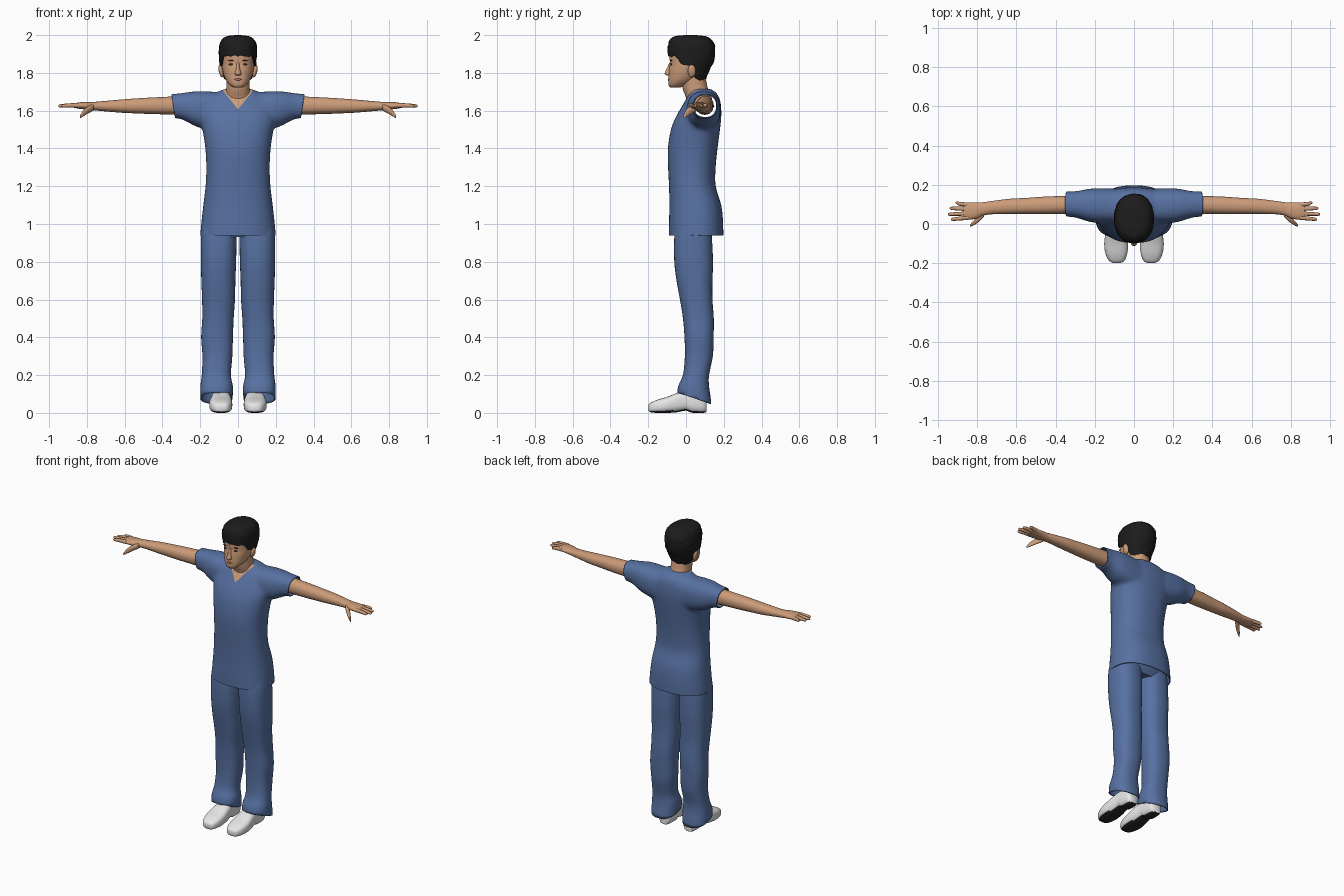
import bpy, bmesh, math, random
from mathutils import Vector, Matrix

random.seed(4)
if "Cube" in bpy.data.objects:
    bpy.data.objects.remove(bpy.data.objects["Cube"])
made = []


def material(name, r, g, b):
    m = bpy.data.materials.new(name)
    m.use_nodes = True
    m.diffuse_color = (r, g, b, 1)
    m.node_tree.nodes["Principled BSDF"].inputs["Base Color"].default_value = (r, g, b, 1)
    return m


CLOTH = material("blue cloth", .095, .165, .36)
SKIN = material("skin", .6, .33, .19)
HAIR = material("black hair", .012, .012, .012)
SHOE = material("white shoe", .8, .8, .8)
SOLE = material("dark sole", .02, .02, .02)
EYE = material("dark brown eye", .08, .035, .02)
LIP = material("lip", .42, .17, .11)


def finish(name, bm, *mats):
    bmesh.ops.recalc_face_normals(bm, faces=bm.faces)
    mesh = bpy.data.meshes.new(name)
    bm.to_mesh(mesh)
    bm.free()
    for m in mats:
        mesh.materials.append(m)
    ob = bpy.data.objects.new(name, mesh)
    bpy.context.collection.objects.link(ob)
    made.append(ob)
    return ob


def smooth_rings(rings, steps):
    """Catmull-Rom interpolation between the given sections."""
    out = []
    for i in range(len(rings) - 1):
        p, q = rings[i], rings[i + 1]
        o, r = rings[max(i - 1, 0)], rings[min(i + 2, len(rings) - 1)]
        for k in range(steps):
            t = k / steps
            out.append([b + t * ((c - a) + t * ((2 * a - 5 * b + 4 * c - d)
                        + t * (3 * (b - c) + d - a))) / 2 if k else b
                        for a, b, c, d in zip(o, p, q, r)])
    return out + [list(rings[-1])]


def oval(angle, power):
    c, s = math.cos(angle), math.sin(angle)
    return (math.copysign(abs(c) ** (2 / power), c), math.copysign(abs(s) ** (2 / power), s))


def loft(bm, axis, rings, power=2.2, seg=28, steps=3):
    """Skin sections (position, centre, half width, low, high) along an axis."""
    loops = []
    for t, ac, aw, b0, b1 in smooth_rings(rings, steps):
        loop = []
        for j in range(seg):
            u, v = oval(math.tau * j / seg, power)
            a, b = ac + aw * u, (b0 + b1) / 2 + (b1 - b0) / 2 * v
            co = {"x": (t, a, b), "y": (a, t, b), "z": (a, b, t)}[axis]
            loop.append(bm.verts.new((co[0], co[1], max(co[2], 0))))
        loops.append(loop)
    for lo, hi in zip(loops, loops[1:]):
        for j in range(seg):
            k = (j + 1) % seg
            bm.faces.new((lo[j], lo[k], hi[k], hi[j]))
    bm.faces.new(loops[0])
    bm.faces.new(loops[-1])


def loft_part(name, mat, axis, rings, **kw):
    bm = bmesh.new()
    loft(bm, axis, rings, **kw)
    return finish(name, bm, mat)


def ellipsoid(name, mat, centre, radii, tilt=0):
    bm = bmesh.new()
    mx = Matrix.Translation(centre) @ Matrix.Rotation(tilt, 4, "Y") @ Matrix.Diagonal((*radii, 1))
    bmesh.ops.create_uvsphere(bm, u_segments=20, v_segments=12, radius=1, matrix=mx)
    return finish(name, bm, mat)


def cut(bm, point, normal, clear=True, keep=lambda f: True):
    faces = [f for f in bm.faces if keep(f)]
    geom = list({e for f in faces for e in f.edges} | {v for f in faces for v in f.verts}) + faces
    bmesh.ops.bisect_plane(bm, geom=geom, plane_co=point, plane_no=normal, clear_outer=clear)


def thicken(ob):
    mod = ob.modifiers.new("cloth thickness", "SOLIDIFY")
    mod.thickness, mod.offset = .006, -1


def mirror_copy(ob):
    """Make the matching right-hand part of a left-hand one."""
    bm = bmesh.new()
    bm.from_mesh(ob.data)
    bmesh.ops.scale(bm, vec=(-1, 1, 1), verts=bm.verts)
    new = finish(ob.name.replace("left", "right"), bm, *ob.data.materials)
    if ob.modifiers:
        thicken(new)


# Tunic: body and sleeves fused into one surface
bm = bmesh.new()
loft(bm, "z", [(.90, 0, .203, -.09, .197), (1.0, 0, .195, -.09, .197), (1.1, 0, .184, -.088, .187),
               (1.2, 0, .172, -.09, .157), (1.3, 0, .168, -.095, .157), (1.4, 0, .173, -.096, .167),
               (1.5, 0, .188, -.08, .18), (1.57, 0, .2, -.052, .187), (1.64, 0, .19, -.012, .184),
               (1.685, 0, .13, .012, .168), (1.715, 0, .075, .025, .135)], power=2.35, seg=48)
half = [(.38, .103, .064, 1.562, 1.685), (.3, .1, .067, 1.555, 1.693), (.22, .095, .086, 1.515, 1.703),
        (.12, .092, .09, 1.49, 1.70)]
loft(bm, "x", half + [(0, .09, .085, 1.48, 1.69)] + [(-r[0], *r[1:]) for r in reversed(half)], power=2.4)
draft = finish("tunic_draft", bm)
remesh = draft.modifiers.new("fuse", "REMESH")
remesh.mode, remesh.voxel_size = "VOXEL", .011
relax = draft.modifiers.new("relax", "SMOOTH")
relax.factor, relax.iterations = .5, 8
bpy.context.view_layer.update()
fused = bpy.data.meshes.new_from_object(draft.evaluated_get(bpy.context.evaluated_depsgraph_get()))
made.remove(draft)
bpy.data.objects.remove(draft)
bm = bmesh.new()
bm.from_mesh(fused)
bpy.data.meshes.remove(fused)

# Open hem and cuffs, then the V neckline
cut(bm, (0, 0, .94), (0, 0, -1))
for side in (1, -1):
    cut(bm, (side * .343, 0, 1.625), (side, 0, -.15))
V_TIP, V_SLOPE = 1.607, .8
for side in (1, -1):
    cut(bm, (0, 0, V_TIP), (side, 0, -V_SLOPE), False,
        lambda f: f.calc_center_median().z > V_TIP - .03 and f.calc_center_median().y < .07)
for f in bm.faces:
    c = f.calc_center_median()
    f.material_index = int(c.y < .06 and abs(c.x) < V_SLOPE * (c.z - V_TIP))
thicken(finish("tunic", bm, CLOTH, SKIN))

# Trousers with slanted hems
loft_part("trouser_seat", CLOTH, "z", [(.93, 0, .17, -.04, .12), (1.0, 0, .18, -.06, .15),
                                       (1.12, 0, .16, -.06, .14)])
bm = bmesh.new()
loft(bm, "z", [(.0, .113, .08, -.05, .135), (.07, .114, .085, -.048, .132), (.14, .113, .086, -.042, .122),
               (.2, .115, .077, -.016, .122), (.3, .109, .079, -.006, .142), (.4, .111, .084, -.008, .146),
               (.5, .106, .083, -.016, .147), (.6, .103, .087, -.032, .14), (.7, .104, .09, -.05, .14),
               (.8, .103, .093, -.062, .143), (.93, .102, .094, -.062, .137), (1.0, .1, .09, -.05, .13)],
     power=2.4, seg=36)
cut(bm, (0, .04, .078), (0, -.33, -1))
leg = finish("left_trouser_leg", bm, CLOTH)
thicken(leg)
mirror_copy(leg)

# Shoes with dark undersides
shoe = loft_part("left_shoe", SHOE, "y",
                 [(-.199, .087, .018, .012, .04), (-.188, .088, .039, .003, .053), (-.15, .09, .056, 0, .07),
                  (-.1, .091, .061, 0, .085), (-.05, .09, .056, .003, .105), (0, .09, .049, .012, .12),
                  (.03, .09, .048, .001, .12), (.09, .09, .043, 0, .11), (.108, .09, .03, .004, .09)], power=2.9)
shoe.data.materials.append(SOLE)
for p in shoe.data.polygons:
    p.material_index = int(p.normal.z < -.75 and p.center.z < .03)
mirror_copy(shoe)

# Arms, palms, fingers and thumbs
mirror_copy(loft_part("left_arm", SKIN, "x",
                      [(.28, .1, .046, 1.578, 1.678), (.45, .095, .045, 1.582, 1.67), (.55, .092, .041, 1.586, 1.664),
                       (.63, .09, .039, 1.59, 1.658), (.72, .084, .034, 1.598, 1.65), (.77, .077, .034, 1.602, 1.646),
                       (.8, .07, .041, 1.605, 1.646), (.84, .066, .044, 1.61, 1.644),
                       (.87, .066, .04, 1.616, 1.638)]))
for finger, base, tip, reach in (("index", .032, .024, .935), ("middle", .054, .05, .95),
                                 ("ring", .077, .08, .942), ("little", .098, .108, .912)):
    mid = (base + tip) / 2
    mirror_copy(loft_part("left_" + finger + "_finger", SKIN, "x",
                          [(.845, base, .011, 1.615, 1.64), (.89, mid, .01, 1.617, 1.639),
                           (reach - .01, tip, .008, 1.617, 1.634), (reach, tip, .003, 1.622, 1.63)], seg=12))
mirror_copy(loft_part("left_thumb", SKIN, "x",
                      [(.765, .055, .018, 1.6, 1.635), (.797, .024, .017, 1.583, 1.622),
                       (.823, .002, .011, 1.567, 1.597), (.837, -.009, .005, 1.56, 1.573)], seg=14))

# Neck, head, nose and ears
loft_part("neck", SKIN, "z", [(1.62, 0, .085, .01, .15), (1.67, 0, .07, 0, .135), (1.72, 0, .062, -.018, .115),
                              (1.8, 0, .062, -.02, .1)])
loft_part("head", SKIN, "z", [(1.722, 0, .024, -.082, -.03), (1.735, 0, .043, -.092, 0), (1.76, 0, .063, -.094, .05),
                              (1.79, 0, .076, -.092, .09), (1.82, 0, .083, -.09, .11), (1.85, 0, .086, -.085, .12),
                              (1.88, 0, .087, -.087, .125), (1.92, 0, .085, -.082, .12),
                              (1.96, 0, .068, -.06, .1), (1.98, 0, .04, -.03, .07)], seg=36)
loft_part("nose", SKIN, "z", [(1.785, 0, .011, -.1, -.06), (1.796, 0, .018, -.113, -.06),
                              (1.82, 0, .011, -.103, -.06), (1.855, 0, .008, -.088, -.06)], seg=16)
mirror_copy(ellipsoid("left_ear", SKIN, (.09, .03, 1.81), (.012, .021, .034), .2))

# Eyes, brows and mouth
mirror_copy(ellipsoid("left_eye", EYE, (.035, -.077, 1.845), (.015, .005, .005)))
mirror_copy(ellipsoid("left_eyebrow", EYE, (.037, -.078, 1.866), (.02, .006, .003), -.08))
ellipsoid("mouth", LIP, (0, -.09, 1.765), (.022, .006, .006))

# Hair cap that follows a hairline from brow to nape
hair_profile = smooth_rings([(1.74, .068, -.09, .098), (1.78, .083, -.09, .11), (1.82, .092, -.091, .127),
                             (1.86, .098, -.093, .147), (1.91, .101, -.096, .154), (1.95, .098, -.095, .15),
                             (1.98, .082, -.081, .13), (1.995, .055, -.055, .1), (2.0, .012, 0, .05)], 4)
hairline = [(-1, 1.89), (-.62, 1.885), (-.45, 1.845), (.12, 1.835), (.45, 1.765), (1, 1.75)]


def sample(table, t):
    for p, q in zip(table, table[1:]):
        if t <= q[0]:
            k = max(0, (t - p[0]) / (q[0] - p[0]))
            return [a + (b - a) * k for a, b in zip(p, q)]
    return table[-1]


bm = bmesh.new()
SEG, ROWS = 44, 22
rows = []
for i in range(ROWS + 1):
    row = []
    for j in range(SEG):
        u, v = oval(math.tau * j / SEG, 2.2)
        low = sample(hairline, v)[1] + random.uniform(-.004, .004)
        z = low + (2.0 - low) * math.sin(math.pi / 2 * i / ROWS)
        _, w, y0, y1 = sample(hair_profile, z)
        grow = 1 + random.uniform(-.025, .025)
        row.append(bm.verts.new((w * u * grow, (y0 + y1) / 2 + (y1 - y0) / 2 * v * grow, z)))
    rows.append(row)
rows.insert(0, [bm.verts.new((v.co.x * .75, .02 + (v.co.y - .02) * .75, v.co.z + .01)) for v in rows[0]])
for lo, hi in zip(rows, rows[1:]):
    for j in range(SEG):
        k = (j + 1) % SEG
        bm.faces.new((lo[j], lo[k], hi[k], hi[j]))
bm.faces.new(rows[-1])
finish("hair", bm, HAIR)

# Smooth shading with crisp rims
bpy.ops.object.select_all(action="DESELECT")
for ob in made:
    ob.select_set(True)
bpy.context.view_layer.objects.active = made[0]
bpy.ops.object.shade_smooth_by_angle(angle=math.radians(50))
